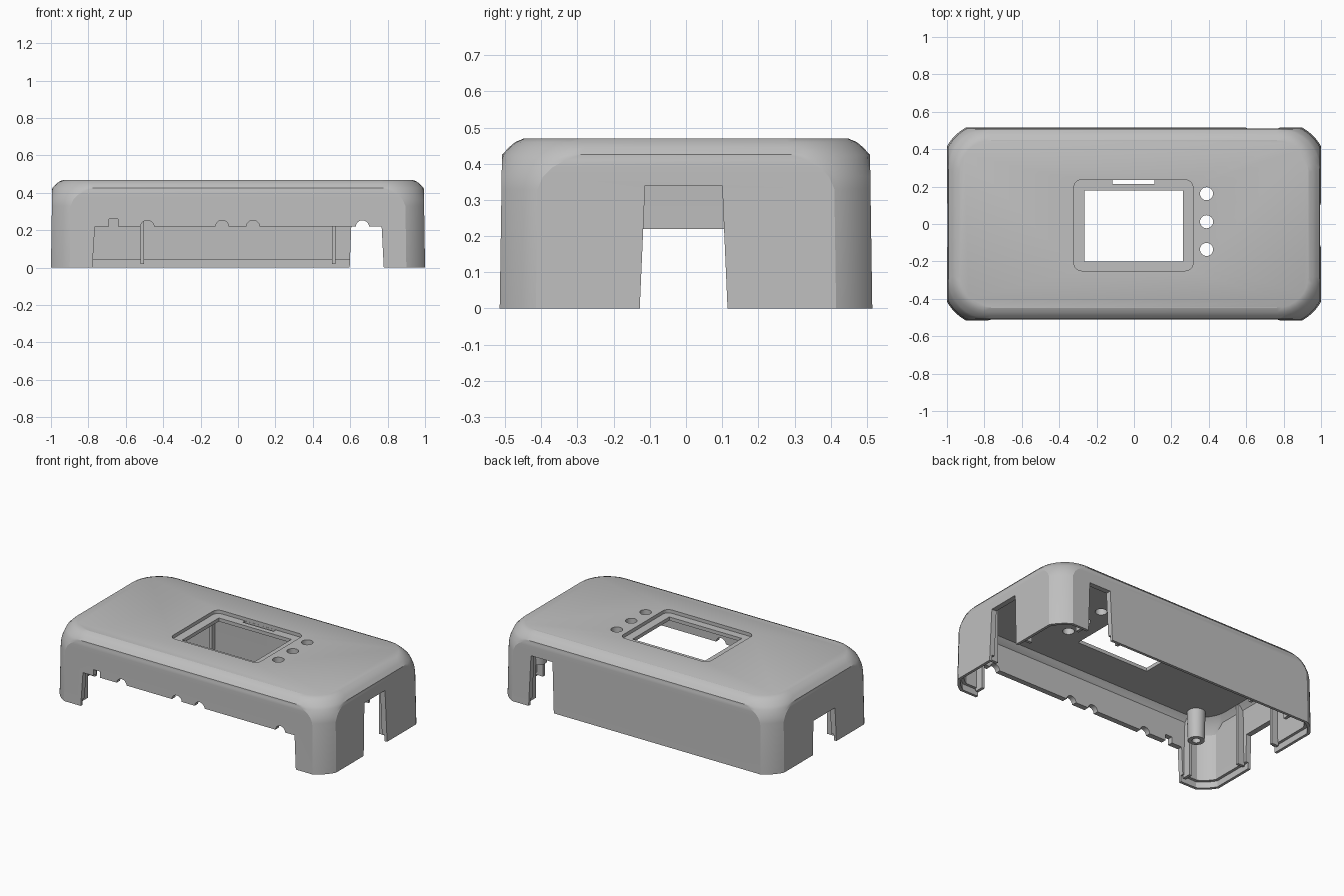
import bpy, bmesh, math
from mathutils import Vector

cube = bpy.data.objects.get("Cube")
if cube:
    bpy.data.objects.remove(cube, do_unlink=True)

grey = bpy.data.materials.new("plain_grey")
grey.use_nodes = True
colour = (0.52, 0.52, 0.52, 1)
grey.diffuse_color = colour
grey.node_tree.nodes["Principled BSDF"].inputs["Base Color"].default_value = colour


def ring(z, hx, hy, corner, arc=1.0, cx=0, cy=0, n=8):
    """Rounded rectangle; arc blends each corner from a chamfer (0) to a full round (1)."""
    pts = []
    for sx, sy, flip in ((1, 1, 0), (-1, 1, 1), (-1, -1, 0), (1, -1, 1)):
        for i in range(n + 1):
            t = (n - i if flip else i) / n
            a = t * math.pi / 2
            u = corner * (1 - (arc * math.cos(a) + (1 - arc) * (1 - t)))
            v = corner * (1 - (arc * math.sin(a) + (1 - arc) * t))
            pts.append(Vector((cx + sx * (hx - u), cy + sy * (hy - v), z)))
    return pts


def circle(z, r, cx, cy, n=24):
    return [Vector((cx + r * math.cos(k * math.tau / n),
                    cy + r * math.sin(k * math.tau / n), z)) for k in range(n)]


def loft(name, rings):
    """Skin a stack of equal rings and cap both ends."""
    bm = bmesh.new()
    rows = [[bm.verts.new(p) for p in r] for r in rings]
    n = len(rows[0])
    for a, b in zip(rows, rows[1:]):
        for i in range(n):
            j = (i + 1) % n
            bm.faces.new((a[i], a[j], b[j], b[i]))
    bm.faces.new(rows[0])
    bm.faces.new(rows[-1])
    bmesh.ops.recalc_face_normals(bm, faces=bm.faces)
    mesh = bpy.data.meshes.new(name)
    bm.to_mesh(mesh)
    bm.free()
    mesh.materials.append(grey)
    obj = bpy.data.objects.new(name, mesh)
    bpy.context.scene.collection.objects.link(obj)
    return obj


def prism(name, profile, axis, lo, hi):
    """Extrude a (horizontal, z) profile along x or y."""
    def place(d):
        return [Vector((d, h, z) if axis == "x" else (h, d, z)) for h, z in profile]
    return loft(name, [place(lo), place(hi)])


def box(name, x0, x1, y0, y1, z0, z1):
    return prism(name, [(x0, z0), (x1, z0), (x1, z1), (x0, z1)], "y", y0, y1)


def activate(obj):
    bpy.ops.object.select_all(action="DESELECT")
    obj.select_set(True)
    bpy.context.view_layer.objects.active = obj


def cut(target, cutter):
    cutter.hide_render = True
    mod = target.modifiers.new("cut", "BOOLEAN")
    mod.operation = "DIFFERENCE"
    mod.solver = "EXACT"
    mod.object = cutter
    activate(target)
    bpy.ops.object.modifier_apply(modifier=mod.name)
    bpy.data.objects.remove(cutter, do_unlink=True)


def smooth(obj, degrees):
    activate(obj)
    bpy.ops.object.shade_smooth_by_angle(angle=math.radians(degrees))


# Outer shell: drafted walls, corners widening into the rounded top edge
shell = loft("case_shell", [
    ring(0, 1, 0.515, 0.1, 0.34),
    ring(0.33, 0.995, 0.51, 0.1, 0.34),
    ring(0.365, 0.995, 0.51, 0.115, 0.45),
    ring(0.39, 0.994, 0.509, 0.14, 0.6),
    ring(0.41, 0.994, 0.509, 0.175, 0.8),
    ring(0.425, 0.993, 0.508, 0.22),
    ring(0.445, 0.975, 0.49, 0.21),
    ring(0.46, 0.957, 0.472, 0.19),
    ring(0.47, 0.933, 0.448, 0.17)])

# Hollow inside, with a thinner lip at the bottom rim
cut(shell, loft("cavity", [
    ring(-0.05, 0.965, 0.48, 0.08, 0.34),
    ring(0.34, 0.96, 0.475, 0.08, 0.34),
    ring(0.39, 0.955, 0.47, 0.14, 0.7),
    ring(0.425, 0.925, 0.44, 0.17)]))
cut(shell, loft("lip", [ring(-0.05, 0.982, 0.497, 0.09, 0.34),
                        ring(0.04, 0.982, 0.497, 0.09, 0.34)]))

# Wide front opening, with half-round and square cable notches above it
cut(shell, prism("front_opening",
                 [(-0.782, -0.05), (0.782, -0.05), (0.768, 0.22), (-0.765, 0.22)],
                 "y", -0.7, -0.4))
for x in (-0.485, -0.085, 0.08, 0.665):
    hole = [(x + p.x, 0.217 + p.y) for p in circle(0, 0.036, 0, 0)]
    cut(shell, prism("cable_notch", hole, "y", -0.7, -0.43))
cut(shell, box("square_notch", -0.69, -0.642, -0.7, -0.43, 0.15, 0.26))

# Back and side openings
cut(shell, prism("back_opening",
                 [(0.595, -0.05), (0.782, -0.05), (0.766, 0.33), (0.61, 0.33)],
                 "y", 0.4, 0.7))
for side, top in ((1, 0.34), (-1, 0.22)):
    t = top / 0.34
    cut(shell, prism("side_opening",
                     [(-0.13, -0.05), (0.117, -0.05),
                      (0.115 - 0.015 * t, top), (-0.128 + 0.015 * t, top)],
                     "x", side * 0.85, side * 1.2))

# Screen recess, window, slot and button holes in the top
cut(shell, loft("screen_recess", [ring(z, 0.318, 0.243, 0.04, 1, -0.003, -0.007)
                                  for z in (0.448, 0.6)]))
cut(shell, box("screen_window", -0.265, 0.261, -0.2, 0.18, 0.3, 0.6))
cut(shell, box("card_slot", -0.115, 0.11, 0.213, 0.235, 0.3, 0.6))
for y in (0.162, 0.012, -0.136):
    cut(shell, loft("button_hole", [circle(z, 0.035, 0.388, y) for z in (0.3, 0.6)]))
smooth(shell, 22)

# Screw bosses and wall ribs in each corner
for sx in (-1, 1):
    for sy in (-1, 1):
        x, y = sx * 0.8, sy * 0.385
        boss = loft("screw_boss", [circle(0.43, 0.055, x, y), circle(0.235, 0.05, x, y),
                                   circle(0.235, 0.025, x, y), circle(0.36, 0.025, x, y)])
        smooth(boss, 30)
        box("long_wall_rib", sx * 0.785, sx * 0.805, sy * 0.43, sy * 0.487, 0.02, 0.43)
        box("short_wall_rib", sx * 0.92, sx * 0.97, sy * 0.145, sy * 0.165, 0.02, 0.42)
    # Slim ribs on the inner back wall
    box("back_rib", sx * 0.512 - 0.01, sx * 0.512 + 0.01, 0.45, 0.487, 0.02, 0.43)
